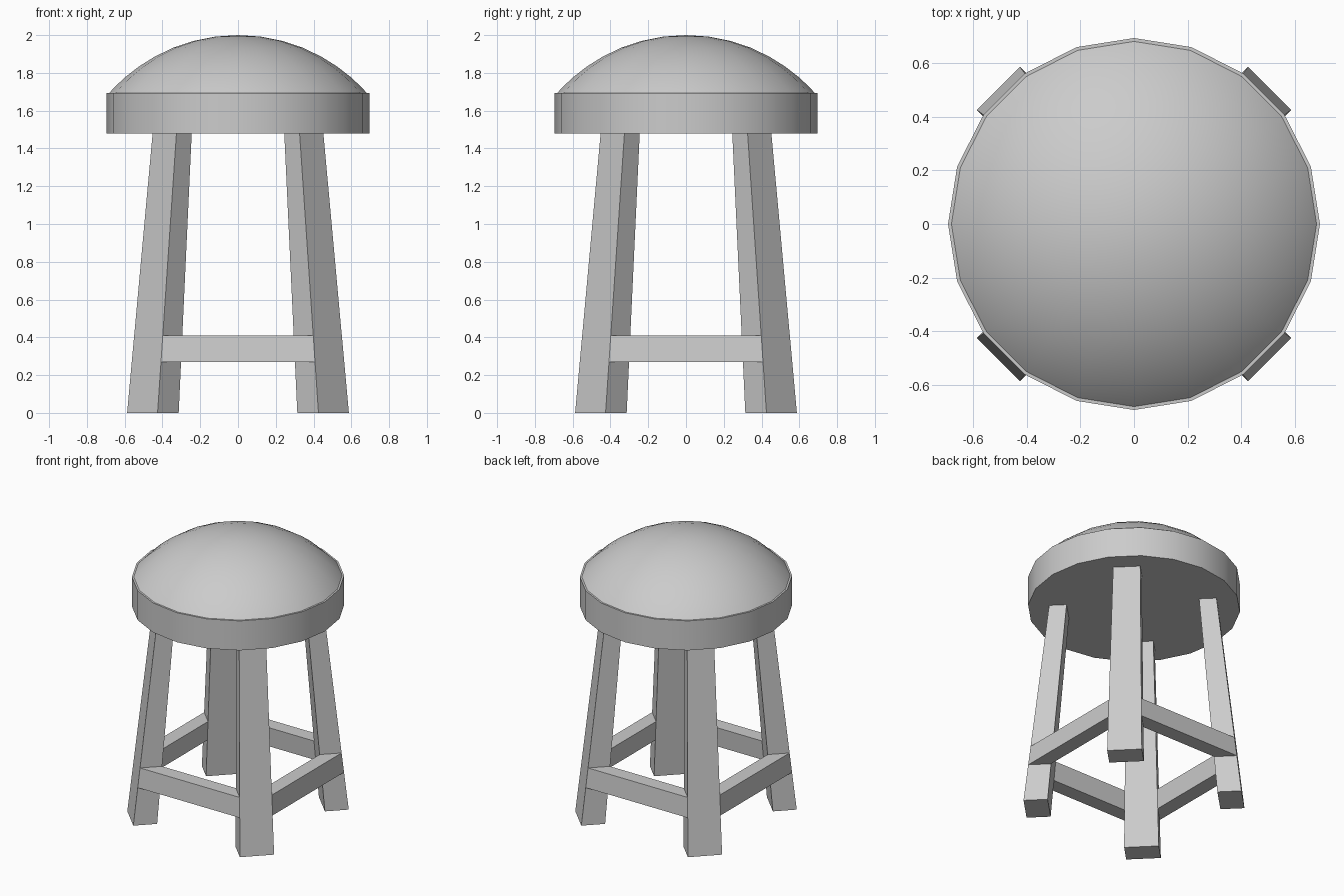
import bpy, bmesh
from math import sin, cos, pi, radians, sqrt

if "Cube" in bpy.data.objects:
    bpy.data.objects.remove(bpy.data.objects["Cube"])

SIDES = 20
SEAT_Z, RIM_Z, TOP_Z = 1.48, 1.693, 2.0


def make_object(name, bm):
    bmesh.ops.recalc_face_normals(bm, faces=bm.faces)
    mesh = bpy.data.meshes.new(name)
    bm.to_mesh(mesh)
    bm.free()
    ob = bpy.data.objects.new(name, mesh)
    bpy.context.collection.objects.link(ob)
    return ob


def lathe(name, profile):
    """Spin an (r, z) profile into a closed round solid; r = 0 gives a pole."""
    bm = bmesh.new()
    rings = []
    for r, z in profile:
        n = SIDES if r > 0 else 1
        rings.append([bm.verts.new((r * cos(2 * pi * i / SIDES), r * sin(2 * pi * i / SIDES), z))
                      for i in range(n)])
    for a, b in zip(rings, rings[1:]):
        for i in range(SIDES):
            j = (i + 1) % SIDES
            if len(b) == 1:
                bm.faces.new((a[i], a[j], b[0]))
            else:
                bm.faces.new((a[i], a[j], b[j], b[i]))
    bm.faces.new(rings[0][::-1])
    ob = make_object(name, bm)
    bpy.ops.object.select_all(action='DESELECT')
    bpy.context.view_layer.objects.active = ob
    ob.select_set(True)
    bpy.ops.object.shade_smooth_by_angle(angle=radians(30))
    return ob


def prism(name, start, end):
    """Solid between two matching four-point sections."""
    bm = bmesh.new()
    a = [bm.verts.new(p) for p in start]
    b = [bm.verts.new(p) for p in end]
    bm.faces.new(a[::-1])
    bm.faces.new(b)
    for i in range(4):
        j = (i + 1) % 4
        bm.faces.new((a[i], a[j], b[j], b[i]))
    return make_object(name, bm)


def leg_section(z):
    """Corners of the tapered, splayed front right leg at height z."""
    t = z / SEAT_Z
    near = 0.426 + (0.326 - 0.426) * t
    far = 0.587 + (0.452 - 0.587) * t
    d = 0.112 + (0.081 - 0.112) * t
    return [(near, -far, z), (far, -near, z), (far - d, -near + d, z), (near - d, -far + d, z)]


# Seat: flat drum with a shallow spherical cushion
lathe("seat_base", [(0.695, SEAT_Z), (0.695, RIM_Z), (0, RIM_Z)])
edge, rise = 0.685, TOP_Z - RIM_Z + 0.003
radius = (edge ** 2 + rise ** 2) / (2 * rise)
RINGS = 9
cushion = []
for i in range(RINGS):
    r = edge * cos(i / RINGS * pi / 2) if i else edge
    cushion.append((r, TOP_Z - radius + sqrt(radius ** 2 - r ** 2)))
lathe("seat_cushion", cushion + [(0, TOP_Z)])

# Rail between the two front legs, meeting their side faces
low, high = leg_section(0.27), leg_section(0.41)
rail_right = [low[0], high[0], high[3], low[3]]
rail_left = [(-x, y, z) for x, y, z in rail_right]

# Four legs and four rails, each a quarter turn apart
for i, (leg, side) in enumerate([("front_right", "front"), ("back_right", "right"),
                                 ("back_left", "back"), ("front_left", "left")]):
    for ob in (prism(leg + "_leg", leg_section(0), leg_section(SEAT_Z)),
               prism(side + "_rail", rail_left, rail_right)):
        ob.rotation_euler.z = i * pi / 2
